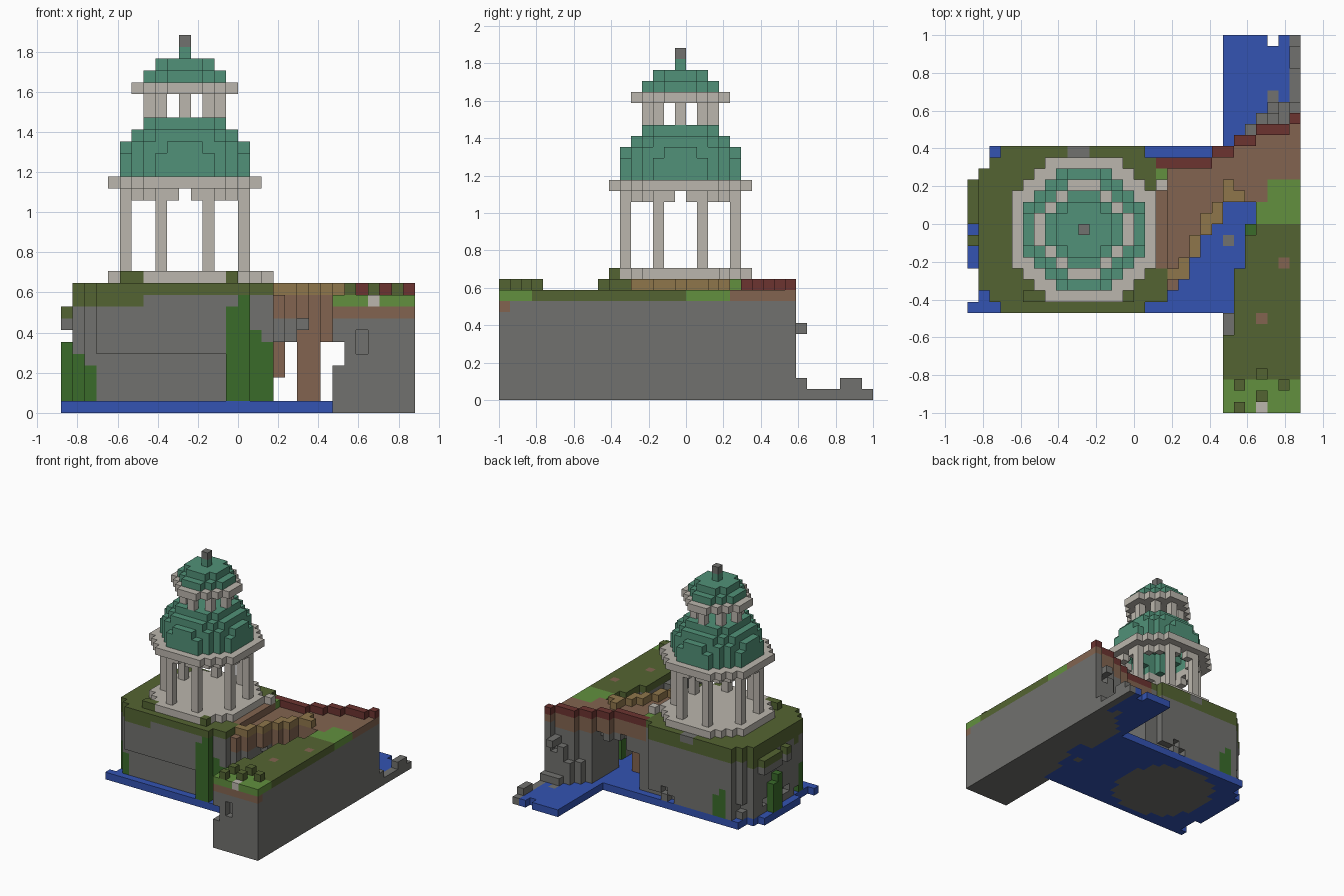
import bpy, bmesh, random
from mathutils import Vector

if "Cube" in bpy.data.objects:
    bpy.data.objects.remove(bpy.data.objects["Cube"])
random.seed(4)

UNIT = 2 / 34            # edge length of one block
ORIGIN = Vector((-15, -17, 0))
CX, CY = 10, 16          # block column on the tower axis

HEX = dict(moss="546432", water="3353B2", stone="71716E", marble="BBB6AD",
           copper="519178", brick="6C3430", earth="826450", sand="8F764B",
           lime="62903E", vine="3A6B2A")
NAMES = list(HEX)


def make_material(name):
    rgb = [int(HEX[name][n:n + 2], 16) / 255 for n in (0, 2, 4)]
    colour = [c / 12.92 if c < 0.04 else ((c + 0.055) / 1.055) ** 2.4 for c in rgb] + [1]
    mat = bpy.data.materials.new(name)
    mat.use_nodes = True
    mat.diffuse_color = colour
    bsdf = mat.node_tree.nodes["Principled BSDF"]
    bsdf.inputs["Base Color"].default_value = colour
    bsdf.inputs["Roughness"].default_value = 0.9
    return mat


MATERIALS = [make_material(n) for n in NAMES]
cells = {}


def put(part, mat, i, j, k):
    cells[i, j, k] = (part, mat)


def box(part, mat, xs, ys, zs):
    """Fill an inclusive range of blocks."""
    for i in range(xs[0], xs[1] + 1):
        for j in range(ys[0], ys[1] + 1):
            for k in range(zs[0], zs[1] + 1):
                put(part, mat, i, j, k)


def disc(part, mat, k, outer, inner=-1):
    """Round layer around the tower axis; limits are squared radii."""
    for dx in range(-6, 7):
        for dy in range(-6, 7):
            if inner < dx * dx + dy * dy <= outer:
                put(part, mat, CX + dx, CY + dy, k)


# Water sheet
box("water", "water", (0, 23), (9, 23), (0, 0))
box("water", "water", (23, 28), (9, 33), (0, 0))
for c in ((27, 33), (0, 10), (0, 11), (0, 12), (0, 22), (0, 23), (1, 23), (1, 22), (0, 21)):
    cells.pop((*c, 0), None)

# Rock pedestal with a mossy cap
WEST = {9: 3, 10: 2, 22: 2, 23: 3}
for j in range(9, 24):
    for i in range(WEST.get(j, 1), (16 if j in (9, 23) else 18)):
        rim = j in (9, 23) or i == WEST.get(j, 1)
        for k in range(0, 11):
            if k == 0 and (i - 9) ** 2 + (j - 16) ** 2 > 42:
                continue
            if j == 9 and k < 5 or (rim and k < 3 and random.random() < 0.3):
                continue
            mossy = k == 10 or (k == 9 and (i < 7 or j == 23)) or (k == 8 and i == 1 and j % 3 == 0)
            put("moss_cap" if mossy else "rock_pedestal", "moss" if mossy else "stone", i, j, k)
box("rock_pedestal", "stone", (9, 10), (23, 23), (10, 10))
for j in (15, 17, 18, 19, 20):
    put("rock_pedestal", "stone", 0, j, 7)
    put("moss_cap", "moss", 0, j, 8)
for c in ((5, 10), (6, 10), (14, 10)):
    put("moss_cap", "moss", *c, 11)

# Hanging vines
for i, j, top in ((14, 9, 8), (15, 9, 9), (16, 10, 6), (17, 10, 5), (0, 17, 5), (0, 18, 4),
                  (1, 11, 4), (2, 10, 3), (4, 23, 4), (5, 23, 3), (25, 16, 4)):
    box("vines", "vine", (i, i), (j, j), (1, top))


# Long cliff with a grassy top
def cliff_west(j):
    for limit, start in ((8, 23), (12, 24), (15, 25), (18, 26)):
        if j <= limit:
            return start
    return 24


def brick_row(i):
    for limit, row in ((21, 22), (23, 23), (25, 24), (28, 25)):
        if i <= limit:
            return row
    return 26


for j in range(27):
    for i in range(cliff_west(j), 30):
        if j > brick_row(i):
            continue
        box("cliff", "stone", (i, i), (j, j), (0, 8))
        top = "lime" if j < 3 or (j in (17, 18)) or (j in (19, 20) and i > 26) else "moss"
        if j > 18 and top == "moss":
            top = "earth"
            put("cliff", "earth" if i < 29 else "stone", i, j, 8)
        if j == 0:
            put("cliff", "earth", i, j, 8)
        put("cliff_top", top, i, j, 9)
for j in range(9):       # undercut along the west side
    for k in (4, 5):
        cells.pop((23, j, k), None)
    if j > 6:
        cells.pop((23, j, 9), None)
for k in (5, 6):         # niche in the front
    cells.pop((25, 0, k), None)
for i, j in ((26, 8), (28, 13)):
    put("cliff_top", "earth", i, j, 9)
put("cliff_top", "marble", 26, 0, 9)
for i, j in ((24, 0), (24, 2), (26, 1), (26, 3), (28, 2)):
    put("grass_tufts", "moss", i, j, 10)

# Bridge deck, sand kerb and brick parapet
KERB = {17: 13, 18: 11, 19: 12, 20: 14, 21: 16, 22: 17, 23: 19}
for i in range(17, 24):
    back = brick_row(i)
    for j in range(KERB[i], back + 1):
        box("bridge_deck", "earth", (i, i), (j, j), (8, 9))
        edge = j == KERB[i] or j == back
        if i < 20 or not edge or (i + j) % 2:
            box("bridge_arch", "stone", (i, i), (j, j), (6 if i < 20 else 7, 7))
    if i > 17:
        box("bridge_kerb", "sand", (i, i), (max(KERB[i], 12), KERB[i] + 1), (10, 10))
put("bridge_kerb", "sand", 24, 19, 10)
box("bridge_deck", "earth", (17, 17), (13, 21), (10, 10))
box("bridge_deck", "earth", (22, 22), (17, 17), (6, 8))
box("bridge_pillar", "earth", (20, 21), (16, 18), (1, 7))
box("bridge_pillar", "earth", (18, 18), (12, 13), (3, 7))
for i in range(17, 30):
    put("parapet", "brick", i, brick_row(i), 10)
put("moss_cap", "marble", 17, 20, 11)
put("moss_cap", "lime", 17, 21, 10)

# Shore rocks behind the cliff
box("shore_rocks", "stone", (29, 29), (27, 33), (0, 0))
for i, j, top in ((29, 27, 1), (29, 31, 1), (29, 32, 1), (25, 25, 3), (26, 26, 3), (27, 26, 5),
                  (28, 26, 4), (27, 27, 1), (28, 27, 1), (27, 28, 0), (23, 15, 0)):
    box("shore_rocks", "stone", (i, i), (j, j), (0, top))
put("cliff", "stone", 28, 27, 6)
put("cliff", "stone", 28, 26, 6)

# Pavilion floor, columns and entablature
disc("pavilion_floor", "marble", 11, 45)
for sx in (-1, 1):
    for sy in (-1, 1):
        for dx, dy in ((5, 2), (2, 5)):
            x, y = CX + sx * dx, CY + sy * dy
            box("pavilion_columns", "marble", (x, x), (y, y), (12, 17))
disc("entablature", "marble", 18, 30, 24)
for dx, dy in ((5, 0), (-5, 0), (0, 5), (0, -5)):
    cells.pop((CX + dx, CY + dy, 18), None)
disc("entablature", "marble", 19, 45, 19)

# Stepped copper dome
for k, outer, inner in ((20, 30, 17), (21, 29, 16), (22, 26, 13), (23, 20, 8), (24, 13, -1)):
    disc("main_dome", "copper", k, outer, inner)

# Lantern
for dx in range(-3, 4):
    for dy in range(-3, 4):
        if (abs(dx), abs(dy)) in ((3, 0), (0, 3), (2, 2)):
            box("lantern_columns", "marble", (CX + dx,) * 2, (CY + dy,) * 2, (25, 26))
disc("lantern_cornice", "marble", 27, 17)
disc("small_dome", "copper", 28, 10)
disc("small_dome", "copper", 29, 5)
put("small_dome", "copper", CX, CY, 30)
put("finial", "stone", CX, CY, 31)


# Turn the blocks of each part into one mesh of outer faces
def build_part(part):
    bm = bmesh.new()
    for cell, (owner, mat) in cells.items():
        if owner != part:
            continue
        centre = Vector(cell) + Vector((0.5, 0.5, 0.5))
        for axis in range(3):
            for sign in (-1, 1):
                n = Vector([sign if a == axis else 0 for a in range(3)])
                if tuple(int(c + d) for c, d in zip(cell, n)) in cells:
                    continue
                u = Vector([1 if a == (axis + 1) % 3 else 0 for a in range(3)])
                v = n.cross(u)
                corners = [centre + (n + a * u + b * v) / 2
                           for a, b in ((-1, -1), (1, -1), (1, 1), (-1, 1))]
                face = bm.faces.new([bm.verts.new((p + ORIGIN) * UNIT) for p in corners])
                face.material_index = NAMES.index(mat)
    bmesh.ops.remove_doubles(bm, verts=bm.verts, dist=UNIT / 100)
    mesh = bpy.data.meshes.new(part)
    bm.to_mesh(mesh)
    bm.free()
    for m in MATERIALS:
        mesh.materials.append(m)
    bpy.context.collection.objects.link(bpy.data.objects.new(part, mesh))


for part in sorted({owner for owner, _ in cells.values()}):
    build_part(part)
